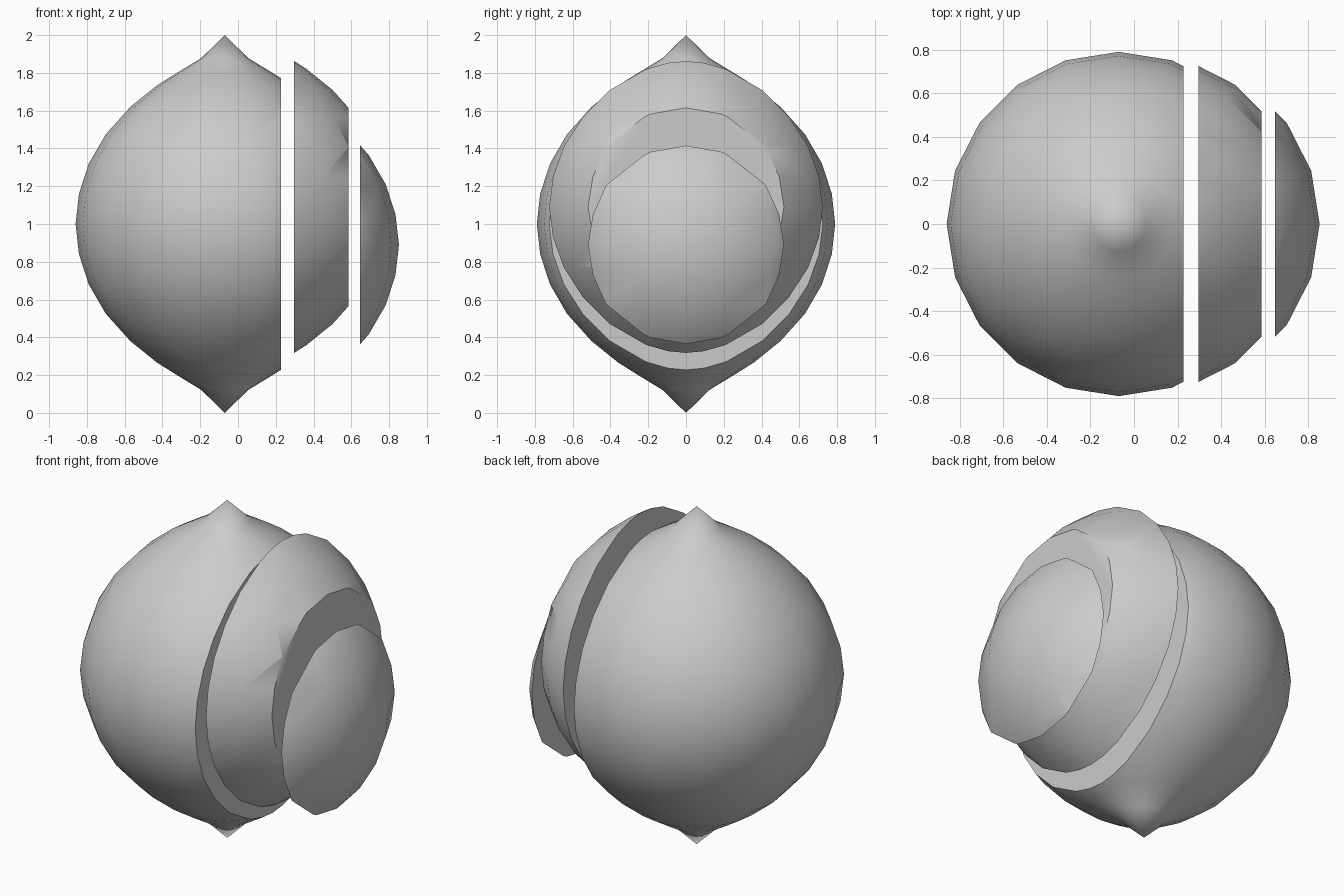
import bpy, bmesh, math

if "Cube" in bpy.data.objects:
    bpy.data.objects.remove(bpy.data.objects["Cube"])

SIDES = 20
# Upper half of the lathe profile (radius, height from the middle), mirrored below
HALF = [(0.125, 0.878), (0.25, 0.802), (0.36, 0.733), (0.5, 0.62), (0.63, 0.475),
        (0.72, 0.32), (0.772, 0.16)]
PROFILE = HALF + [(0.79, 0.0)] + [(r, -z) for r, z in reversed(HALF)]
AXIS_X = -0.07


def pointed_ball(bm):
    """Revolved ball with a pointed tip at each end."""
    rings = []
    for r, z in PROFILE:
        rings.append([bm.verts.new((AXIS_X + r * math.cos(math.tau * i / SIDES),
                                    r * math.sin(math.tau * i / SIDES), 1 + z))
                      for i in range(SIDES)])
    top = bm.verts.new((AXIS_X, 0, 2))
    bottom = bm.verts.new((AXIS_X, 0, 0))
    for i in range(SIDES):
        j = (i + 1) % SIDES
        bm.faces.new((top, rings[0][i], rings[0][j]))
        bm.faces.new((bottom, rings[-1][j], rings[-1][i]))
        for a, b in zip(rings, rings[1:]):
            bm.faces.new((a[i], b[i], b[j], a[j]))


def cut(bm, x, normal):
    """Remove everything on the normal side of a vertical plane and cap it."""
    res = bmesh.ops.bisect_plane(bm, geom=bm.verts[:] + bm.edges[:] + bm.faces[:],
                                 plane_co=(x, 0, 0), plane_no=(normal, 0, 0),
                                 clear_outer=True)
    edges = [e for e in res["geom_cut"] if isinstance(e, bmesh.types.BMEdge)]
    bmesh.ops.holes_fill(bm, edges=edges, sides=0)


def slice_part(name, left, right, shift):
    bm = bmesh.new()
    pointed_ball(bm)
    if right is not None:
        cut(bm, right, 1)
    if left is not None:
        cut(bm, left, -1)
    bmesh.ops.translate(bm, verts=bm.verts[:], vec=shift)
    bmesh.ops.recalc_face_normals(bm, faces=bm.faces[:])
    mesh = bpy.data.meshes.new(name)
    bm.to_mesh(mesh)
    bm.free()
    obj = bpy.data.objects.new(name, mesh)
    bpy.context.collection.objects.link(obj)
    bpy.ops.object.select_all(action='DESELECT')
    obj.select_set(True)
    bpy.context.view_layer.objects.active = obj
    bpy.ops.object.shade_smooth_by_angle(angle=math.radians(35))


# Main body, then the two slices moved away from it
slice_part("main_body", None, 0.227, (0, 0, 0))
slice_part("middle_slice", 0.227, 0.515, (0.07, 0, 0.09))
slice_part("end_slice", 0.515, None, (0.132, 0, -0.11))
